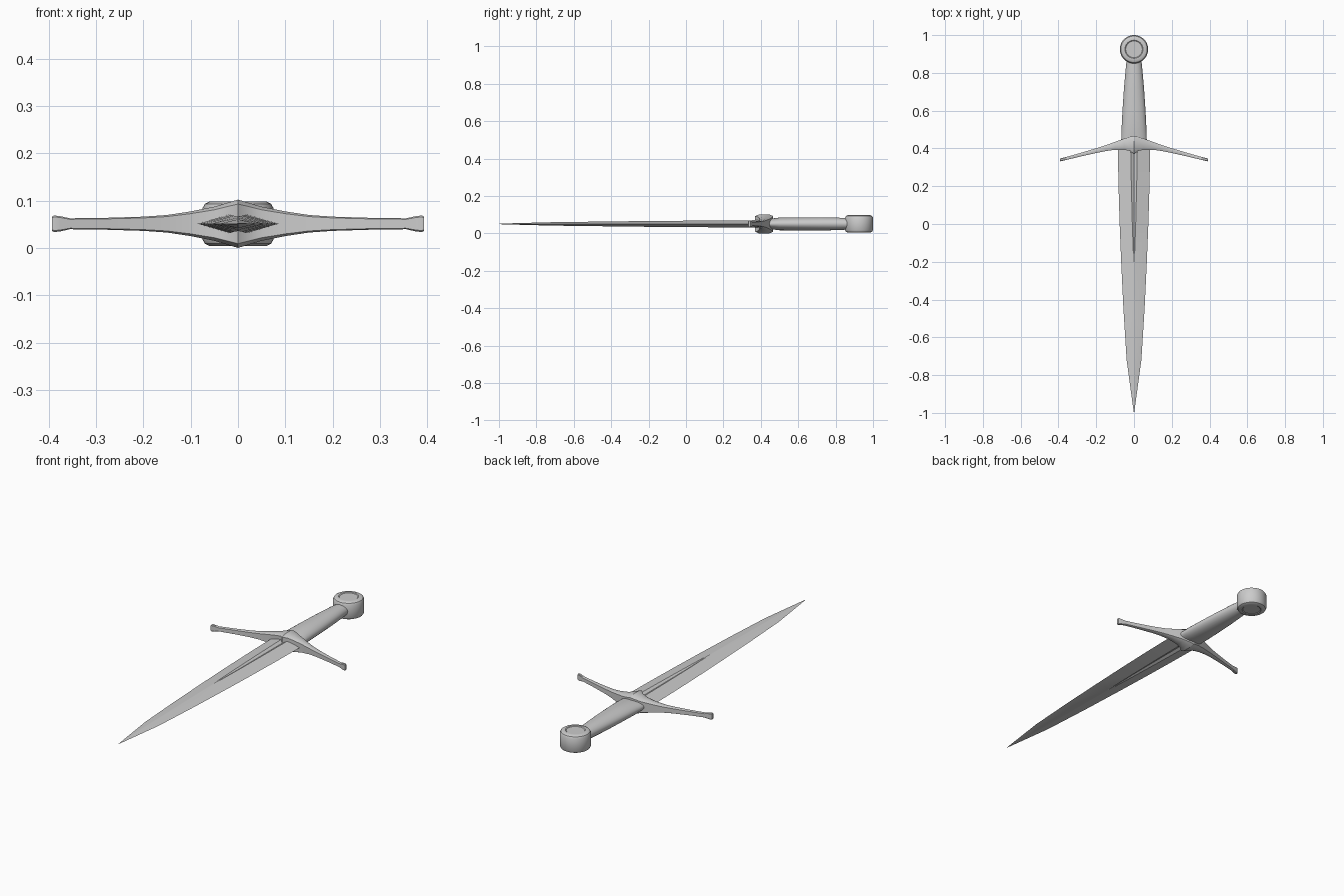
import bpy, math

if "Cube" in bpy.data.objects:
    bpy.data.objects.remove(bpy.data.objects["Cube"])

ZC = 0.051  # height of the sword's mid plane


def make(name, verts, faces, angle):
    me = bpy.data.meshes.new(name)
    me.from_pydata(verts, [], faces)
    ob = bpy.data.objects.new(name, me)
    bpy.context.collection.objects.link(ob)
    ob.location.z = ZC
    bpy.ops.object.select_all(action='DESELECT')
    ob.select_set(True)
    bpy.context.view_layer.objects.active = ob
    bpy.ops.object.mode_set(mode='EDIT')
    bpy.ops.mesh.select_all(action='SELECT')
    bpy.ops.mesh.remove_doubles(threshold=0.00001)
    bpy.ops.mesh.normals_make_consistent(inside=False)
    bpy.ops.object.mode_set(mode='OBJECT')
    bpy.ops.object.shade_smooth_by_angle(angle=math.radians(angle))
    return ob


def loft(name, rings, angle=25):
    n = len(rings[0])
    verts = [p for r in rings for p in r]
    faces = [(i * n + j, i * n + (j + 1) % n, (i + 1) * n + (j + 1) % n, (i + 1) * n + j)
             for i in range(len(rings) - 1) for j in range(n)]
    faces += [tuple(range(n)), tuple(range(len(verts) - n, len(verts)))]
    return make(name, verts, faces, angle)


# Blade: diamond section with a fuller (y, half width, half thickness, fuller half width, depth)
def blade_ring(y, w, t, f, d):
    half = [(w, 0), (f, t), (0, t - d), (-f, t)]
    return [(x, y, z) for x, z in half] + [(-x, y, -z) for x, z in half]


blade = [(0.42, 0.086, 0.020, 0.018, 0.009), (0.2, 0.082, 0.0185, 0.014, 0.007),
         (0.0, 0.076, 0.017, 0.009, 0.005), (-0.2, 0.068, 0.0155, 0.002, 0.0),
         (-0.45, 0.056, 0.0125, 0.002, 0.0), (-0.72, 0.039, 0.009, 0.0015, 0.0),
         (-0.985, 0.003, 0.002, 0.0004, 0.0), (-1.0, 0.0004, 0.0004, 0.0001, 0.0)]
loft("blade", [blade_ring(*s) for s in blade], 15)


# Crossguard: chamfered section swept outwards (x, front y, back y, half height)
def guard_ring(x, y0, y1, h):
    c = 0.22 * (y1 - y0)
    k = h * 0.82
    return [(x, y0, -k), (x, y0 + c, -h), (x, y1 - c, -h), (x, y1, -k),
            (x, y1, k), (x, y1 - c, h), (x, y0 + c, h), (x, y0, k)]


side = [(0.02, 0.386, 0.462, 0.045), (0.05, 0.393, 0.453, 0.036), (0.10, 0.393, 0.435, 0.026),
        (0.15, 0.386, 0.417, 0.0185), (0.20, 0.376, 0.401, 0.015), (0.28, 0.358, 0.377, 0.0125),
        (0.355, 0.340, 0.356, 0.0115), (0.375, 0.335, 0.351, 0.016), (0.388, 0.332, 0.348, 0.0175),
        (0.393, 0.333, 0.345, 0.0155)]
guard = [(-x, a, b, h) for x, a, b, h in reversed(side)] + [(0, 0.370, 0.466, 0.051)] + side
loft("crossguard", [guard_ring(*s) for s in guard], 30)

# Grip: tapering oval (y, half width, half thickness)
grip = [(0.43, 0.068, 0.028), (0.47, 0.067, 0.030), (0.50, 0.066, 0.034), (0.6, 0.061, 0.035),
        (0.72, 0.053, 0.035), (0.82, 0.044, 0.033), (0.88, 0.038, 0.029)]
N = 24
loft("grip", [[(w * math.cos(2 * math.pi * i / N), y, t * math.sin(2 * math.pi * i / N))
               for i in range(N)] for y, w, t in grip], 40)

# Pommel: turned disc with a bevelled rim (radius, height)
prof = [(0.044, 0.044), (0.048, 0.047), (0.060, 0.047), (0.070, 0.042), (0.075, 0.033)]
prof += [(r, -z) for r, z in reversed(prof)]
M = 40
loft("pommel", [[(r * math.cos(2 * math.pi * i / M), 0.925 + r * math.sin(2 * math.pi * i / M), z)
                 for i in range(M)] for r, z in prof], 30)
